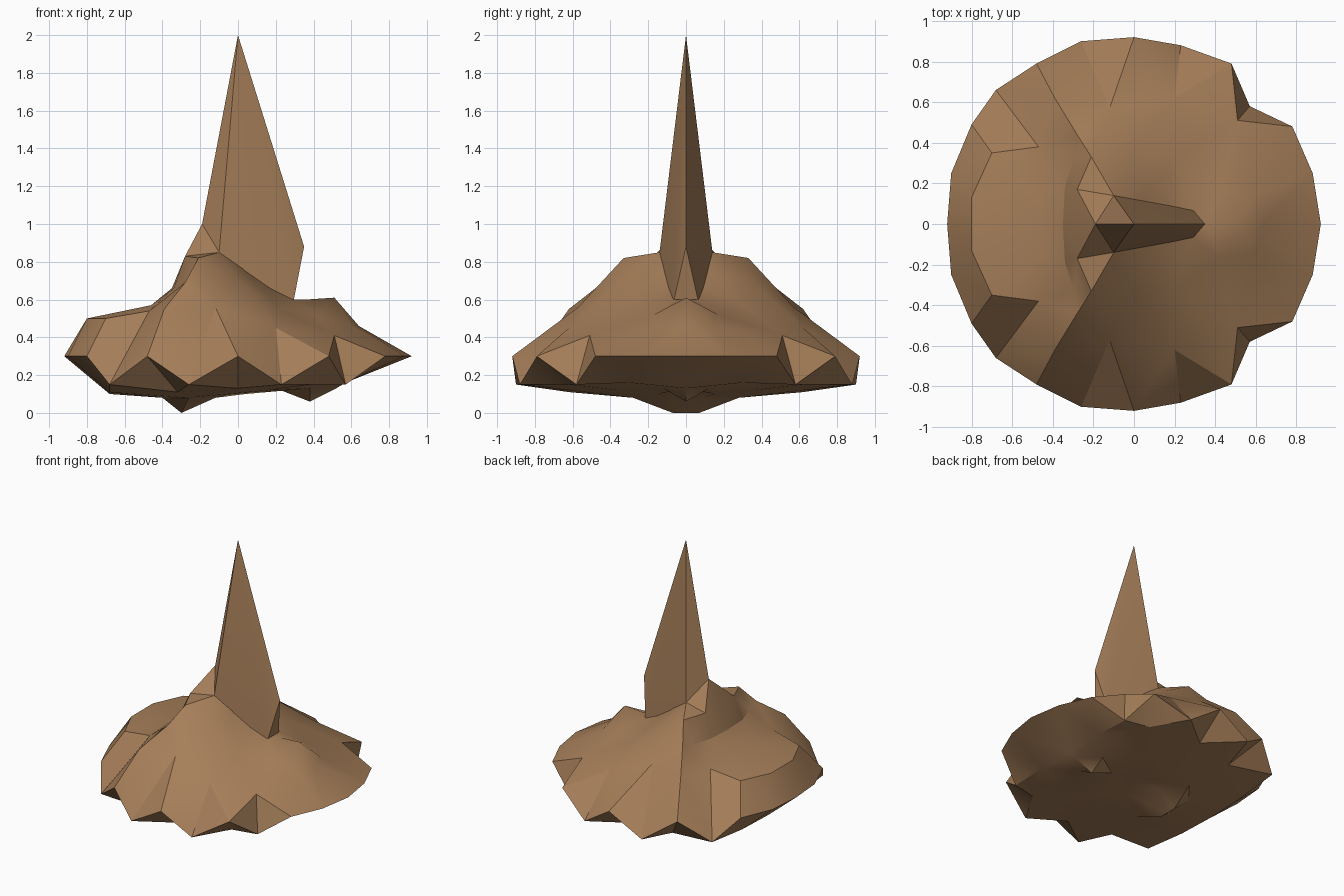
import bpy
import bmesh
import math
from mathutils import Vector
from mathutils.geometry import delaunay_2d_cdt

default_cube = bpy.data.objects.get("Cube")
if default_cube:
    bpy.data.objects.remove(default_cube, do_unlink=True)

# One brown for the whole rock
brown = bpy.data.materials.new("brown_rock")
brown.use_nodes = True
colour = (0.38, 0.21, 0.10, 1)
brown.diffuse_color = colour
brown.node_tree.nodes["Principled BSDF"].inputs["Base Color"].default_value = colour


def make_object(name, bm, smooth_angle):
    """Turn a bmesh into a named, shaded object."""
    mesh = bpy.data.meshes.new(name)
    bm.to_mesh(mesh)
    bm.free()
    mesh.materials.append(brown)
    obj = bpy.data.objects.new(name, mesh)
    bpy.context.collection.objects.link(obj)
    bpy.ops.object.select_all(action='DESELECT')
    obj.select_set(True)
    bpy.context.view_layer.objects.active = obj
    bpy.ops.object.shade_smooth_by_angle(angle=math.radians(smooth_angle))
    return obj


def flip(point):
    x, y, z = point
    return (x, -y, z)


def add_sheet(bm, chains, upward):
    """Triangulate crease chains and their mirror images into one surface."""
    index, edges = {}, set()
    for chain in chains:
        for side in (chain, [flip(p) for p in chain]):
            ids = [index.setdefault(p, len(index)) for p in side]
            edges.update(tuple(sorted(pair)) for pair in zip(ids, ids[1:]))
    points = list(index)
    flat = [Vector(p[:2]) for p in points]
    coords, _, faces, origins, _, _ = delaunay_2d_cdt(flat, list(edges), [], 1, 1e-5)
    verts = []
    for co, origin in zip(coords, origins):
        height = points[origin[0]][2] if origin else 0.3
        verts.append(bm.verts.new((co.x, co.y, height)))
    for face in faces:
        corners = [verts[i] for i in face]
        bm.faces.new(corners if upward else corners[::-1])


# Zigzag rim, half outline from the right side round to the left
HIGH, LOW = 0.30, 0.15
notch_foot = (0.57, 0.58, LOW)
notch_ends = [(0.78, 0.48, HIGH), (0.48, 0.79, HIGH)]
ridge_end = (-0.48, 0.79, HIGH)
rim = [(0.92, 0, HIGH), (0.88, 0.25, HIGH), notch_ends[0], notch_foot,
       notch_ends[1], (0.23, 0.88, LOW), (0, 0.92, HIGH), (-0.26, 0.90, LOW),
       ridge_end, (-0.68, 0.66, LOW), (-0.80, 0.49, HIGH),
       (-0.90, 0.25, HIGH), (-0.92, 0, HIGH)]

# Creases and loose heights of the upper surface
notch_top = (0.51, 0.51, 0.41)
shoulder = (-0.10, 0.14, 0.85)
collar = (-0.28, 0.17, 0.83)
crest = (-0.21, 0.33, 0.82)
nose = (-0.19, 0, 1.0)
hump = (0.51, 0, 0.61)
upper = [
    rim,
    [notch_ends[0], notch_top, notch_ends[1]],
    [notch_top, notch_foot],
    [nose, collar, crest, shoulder, nose],
    [collar, shoulder],
    [crest, (-0.28, 0.44, 0.69), (-0.39, 0.62, 0.55), ridge_end],
    [(-0.80, 0, 0.50), (-0.80, 0.13, 0.50), (-0.70, 0.35, 0.50)],
    [(-0.46, 0, 0.57), (-0.46, 0.15, 0.57), (-0.47, 0.38, 0.54)],
    [(-0.35, 0, 0.66), (-0.34, 0.19, 0.66), (-0.29, 0.34, 0.66)],
    [shoulder, (0.04, 0.12, 0.75), (0.17, 0.10, 0.66), (0.29, 0.07, 0.60)],
    [hump, (0.64, 0, 0.46)],
    [hump, (0.42, 0.17, 0.52)],
    [(0.36, 0, 0.60)], [(0.60, 0.14, 0.46)],
    [(0, 0.34, 0.70)], [(0.20, 0.32, 0.56)],
    [(-0.12, 0.57, 0.56)], [(0.20, 0.62, 0.45)],
]

# Underside: bevelled edge, hollow centre, a foot and a small spike
lower = [
    rim,
    [(0.57, 0, 0.16), (0.57, 0.30, 0.16), notch_foot],
    [(-0.68, 0, 0.10), (-0.68, 0.30, 0.11), (-0.68, 0.66, LOW)],
    [(0.38, 0.62, LOW)], [(0, 0.70, 0.13)], [(-0.32, 0.62, 0.11)],
    [(0.16, 0.36, 0.12)], [(-0.26, 0.28, 0.08)],
    [(-0.40, 0.10, 0.08), (-0.30, 0.07, 0), (-0.12, 0.10, 0.08)],
    [(-0.30, 0.07, 0), (-0.30, 0, 0)],
    [(0, 0, 0.13)], [(0.04, 0.15, 0.10)],
    [(0.20, 0, 0.13), (0.38, 0, 0.06), (0.52, 0, 0.13)],
    [(0.38, 0.12, 0.13)],
]

body = bmesh.new()
add_sheet(body, upper, True)
add_sheet(body, lower, False)
bmesh.ops.remove_doubles(body, verts=body.verts, dist=1e-4)
make_object("rock_body", body, 32)

# Tall faceted spire, closed below inside the body
spire = bmesh.new()
half = [shoulder, (0.29, 0.07, 0.57), (0, 0.11, 0.62)]
centre = [(0, 0, 2), nose, (0.35, 0, 0.88)]
for point in centre + half + [flip(p) for p in half]:
    spire.verts.new(point)
hull = bmesh.ops.convex_hull(spire, input=spire.verts)
loose = [v for v in hull["geom_interior"] if isinstance(v, bmesh.types.BMVert)]
bmesh.ops.delete(spire, geom=loose, context='VERTS')
bmesh.ops.recalc_face_normals(spire, faces=spire.faces)
make_object("spire", spire, 20)
